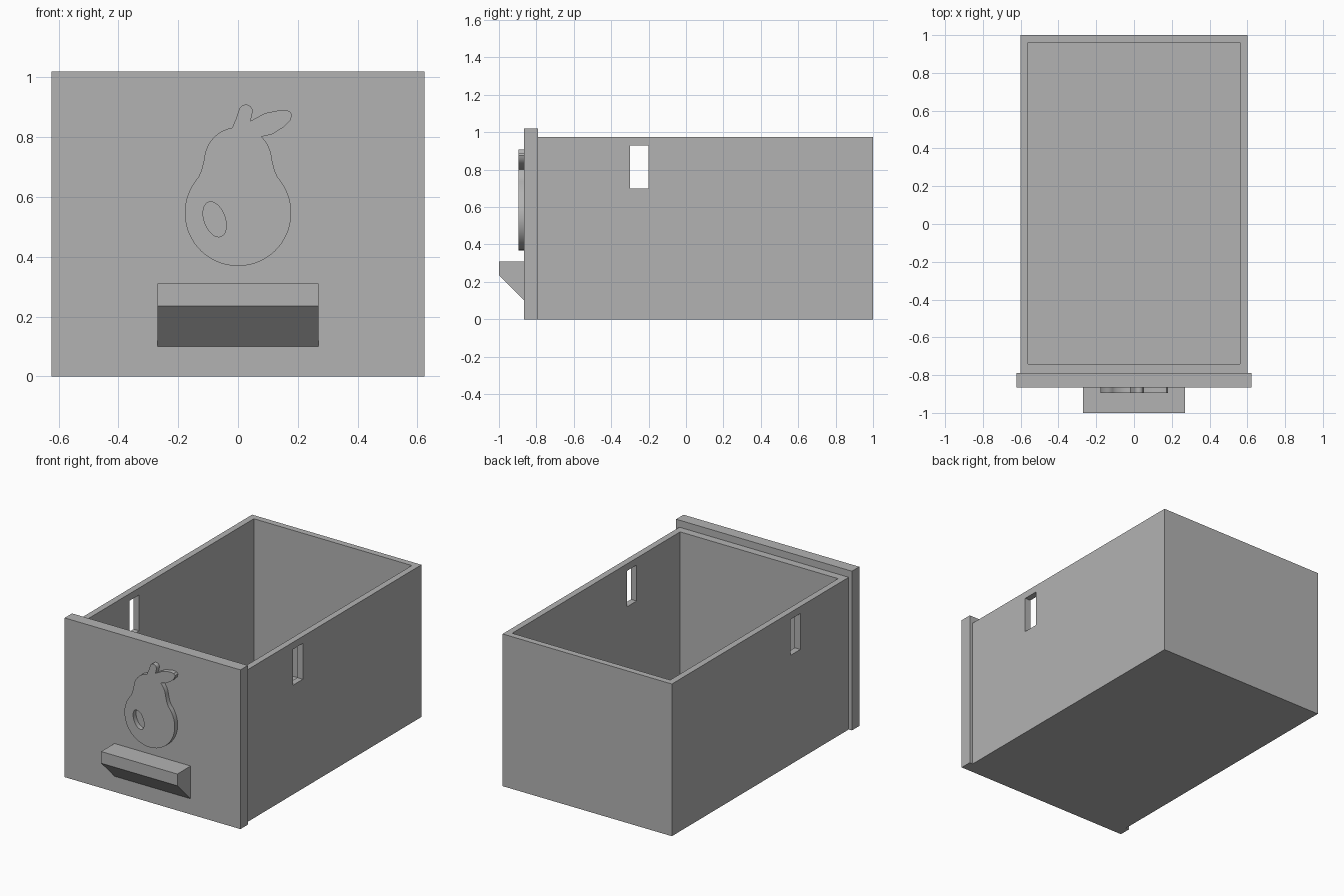
import bpy
import bmesh
from math import sin, cos, pi, radians

default = bpy.data.objects.get("Cube")
if default:
    bpy.data.objects.remove(default, do_unlink=True)

grey = bpy.data.materials.new("light_grey")
grey.use_nodes = True
grey.diffuse_color = (0.45, 0.45, 0.45, 1)
grey.node_tree.nodes["Principled BSDF"].inputs["Base Color"].default_value = (0.45, 0.45, 0.45, 1)


def prism(name, profile, x0, x1):
    """Extrude a (y, z) profile along x."""
    bm = bmesh.new()
    face = bm.faces.new([bm.verts.new((x0, y, z)) for y, z in profile])
    grown = bmesh.ops.extrude_face_region(bm, geom=[face])["geom"]
    bmesh.ops.translate(bm, vec=(x1 - x0, 0, 0),
                        verts=[v for v in grown if isinstance(v, bmesh.types.BMVert)])
    bmesh.ops.recalc_face_normals(bm, faces=bm.faces)
    mesh = bpy.data.meshes.new(name)
    bm.to_mesh(mesh)
    bm.free()
    mesh.materials.append(grey)
    obj = bpy.data.objects.new(name, mesh)
    bpy.context.collection.objects.link(obj)
    return obj


def box(name, half_x, y0, y1, z0, z1):
    return prism(name, [(y0, z0), (y1, z0), (y1, z1), (y0, z1)], -half_x, half_x)


def activate(obj):
    bpy.ops.object.select_all(action="DESELECT")
    obj.select_set(True)
    bpy.context.view_layer.objects.active = obj


def cut(obj, cutter):
    mod = obj.modifiers.new("cut", "BOOLEAN")
    mod.operation = "DIFFERENCE"
    mod.solver = "EXACT"
    mod.object = cutter
    activate(obj)
    bpy.ops.object.modifier_apply(modifier=mod.name)
    bpy.data.objects.remove(cutter, do_unlink=True)


def arc(cx, cz, a, b, start, end, steps, tilt=0):
    """Points along an elliptical arc, angles in degrees."""
    pts = []
    for i in range(steps + 1):
        t = radians(start + (end - start) * i / steps)
        u, v, r = a * cos(t), b * sin(t), radians(tilt)
        pts.append((cx + u * cos(r) - v * sin(r), cz + u * sin(r) + v * cos(r)))
    return pts


# Open drawer body with a slot through both side walls
body = box("drawer_body", 0.6, -0.79, 1.0, 0, 0.975)
cut(body, box("cavity_cutter", 0.56, -0.74, 0.96, 0.04, 1.2))
cut(body, box("slot_cutter", 0.8, -0.3, -0.2, 0.7, 0.93))

# Front panel and wedge-shaped pull
box("front_panel", 0.623, -0.865, -0.79, 0, 1.02)
prism("pull_handle", [(-0.865, 0.1), (-0.865, 0.31), (-1.0, 0.31), (-1.0, 0.235)], -0.27, 0.27)

# Raised pear emblem: belly, neck, leaf and stem in one outline
outline = arc(0, 0.547, 0.178, 0.178, 138, 402, 48)
outline += [(0.122, 0.69)] + arc(0, 0.72, 0.113, 0.113, 4, 46, 8)
outline += [(0.115, 0.81), (0.155, 0.835), (0.176, 0.857), (0.181, 0.876), (0.171, 0.888),
            (0.14, 0.89), (0.09, 0.88), (0.042, 0.854)]
outline += arc(0.026, 0.886, 0.023, 0.023, 0, 160, 10)
outline += [(-0.007, 0.861)] + arc(0, 0.72, 0.113, 0.113, 100, 176, 12) + [(-0.122, 0.69)]
hole = arc(-0.078, 0.525, 0.035, 0.061, 0, 360, 32, tilt=20)[:-1]

curve = bpy.data.curves.new("pear_emblem", "CURVE")
curve.dimensions = "2D"
curve.fill_mode = "BOTH"
curve.extrude = 0.015
for points in (outline, hole):
    spline = curve.splines.new("POLY")
    spline.points.add(len(points) - 1)
    for p, (x, z) in zip(spline.points, points):
        p.co = (x, z, 0, 1)
    spline.use_cyclic_u = True
curve.materials.append(grey)
pear = bpy.data.objects.new("pear_emblem", curve)
pear.location.y = -0.88
pear.rotation_euler.x = pi / 2
bpy.context.collection.objects.link(pear)
activate(pear)
bpy.ops.object.convert(target="MESH")
bpy.ops.object.shade_smooth_by_angle(angle=radians(30))
